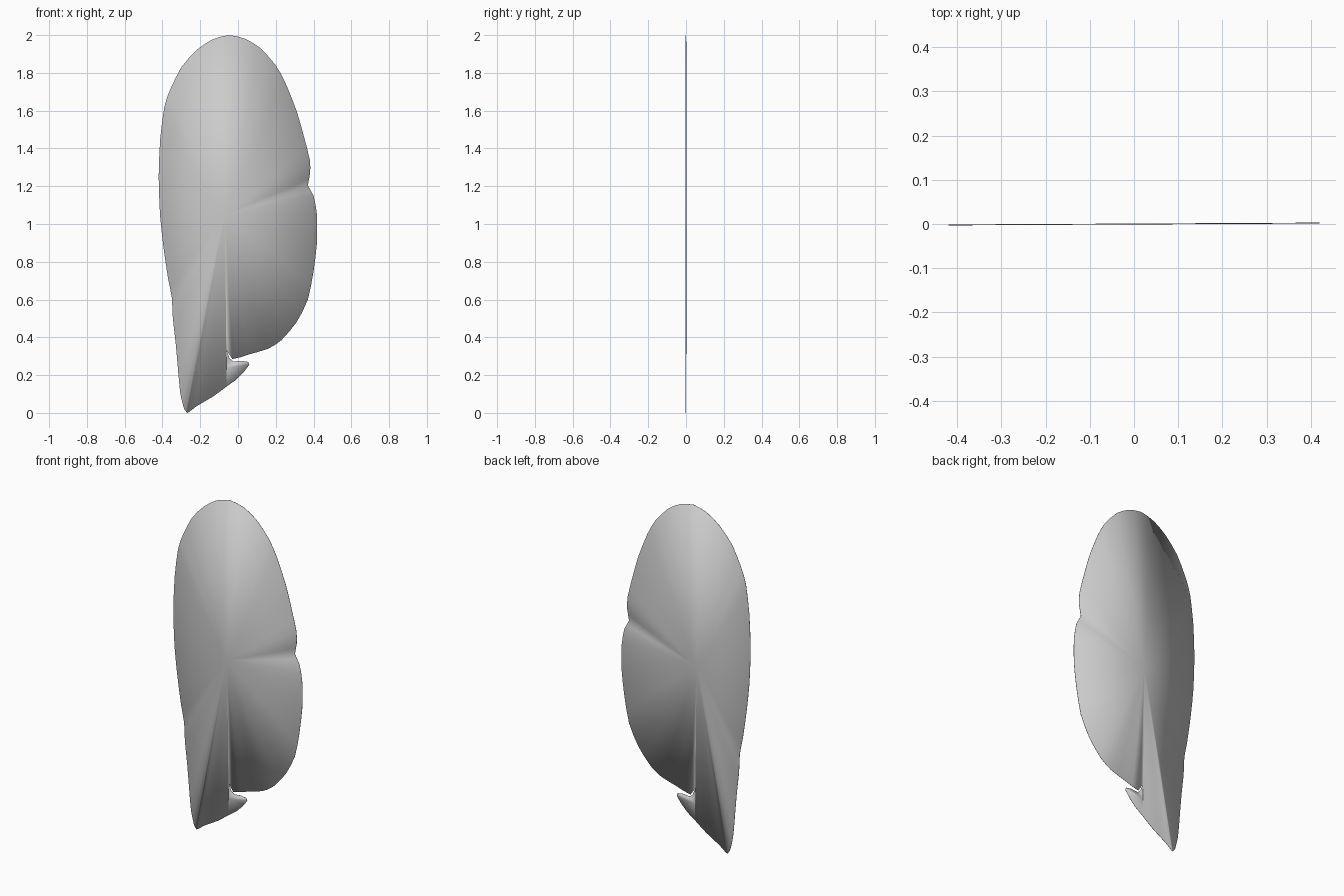
import bpy, bmesh
from mathutils import Vector

if "Cube" in bpy.data.objects:
    bpy.data.objects.remove(bpy.data.objects["Cube"])

# Outline (x, z): from the tail underside, up the left, over the top, down the right lobe to the notch
BODY = [(-.06, .14), (-.13, .088), (-.22, .035), (-.26, .004), (-.27, 0), (-.285, .02),
        (-.305, .1), (-.315, .2), (-.33, .37), (-.345, .5), (-.35, .61), (-.37, .71),
        (-.395, .88), (-.413, 1.05), (-.42, 1.25), (-.412, 1.45), (-.39, 1.62), (-.36, 1.71),
        (-.3, 1.83), (-.22, 1.92), (-.14, 1.975), (-.05, 2), (.04, 1.98), (.12, 1.93),
        (.2, 1.84), (.25, 1.75), (.31, 1.6), (.35, 1.46), (.38, 1.34), (.382, 1.27),
        (.37, 1.205), (.4, 1.15), (.418, 1.05), (.418, .9), (.4, .75), (.37, .6),
        (.31, .48), (.23, .385), (.16, .34), (.06, .31), (-.03, .285), (-.06, .33)]
# Small hook at the tail, from the notch back to the underside
HOOK = [(-.06, .33), (-.045, .29), (-.025, .272), (.02, .276), (.055, .27), (.06, .255),
        (.03, .215), (-.01, .175), (-.06, .14)]
CENTRE, TAIL_HUB = (-.07, 1.05), (-.06, .24)


def smooth_line(points):
    """Add one rounded midpoint to every segment."""
    p = [Vector(q) for q in points]
    out = [p[0]]
    for i in range(len(p) - 1):
        a, b = p[max(i - 1, 0)], p[min(i + 2, len(p) - 1)]
        mid = (p[i] + p[i + 1]) / 2
        if (p[i + 1] - p[i]).length > .07:
            mid += ((p[i] + p[i + 1]) - (a + b)) / 24
        out += [mid, p[i + 1]]
    return out


bm = bmesh.new()


def vert(p):
    return bm.verts.new((p[0], .005 * p[0], p[1]))


def fan(hub, ring):
    for a, b in zip(ring, ring[1:]):
        bm.faces.new((hub, a, b))


# Main blade radiates from its centre; the hook radiates from its own hub
centre, hub = vert(CENTRE), vert(TAIL_HUB)
body = [vert(p) for p in smooth_line(BODY)]
hook = [body[-1]] + [vert(p) for p in smooth_line(HOOK)[1:-1]] + [body[0]]
fan(centre, body + [hub, body[0]])
fan(hub, hook)
bmesh.ops.recalc_face_normals(bm, faces=bm.faces)
if sum(f.normal.y for f in bm.faces) > 0:
    bmesh.ops.reverse_faces(bm, faces=bm.faces)

mesh = bpy.data.meshes.new("wing_blade")
bm.to_mesh(mesh)
bm.free()
mesh.shade_smooth()
blade = bpy.data.objects.new("wing_blade", mesh)
bpy.context.collection.objects.link(blade)

# Paper-thin sheet with a softly shaded rim
solid = blade.modifiers.new("thickness", 'SOLIDIFY')
solid.thickness = .002
solid.offset = 0
